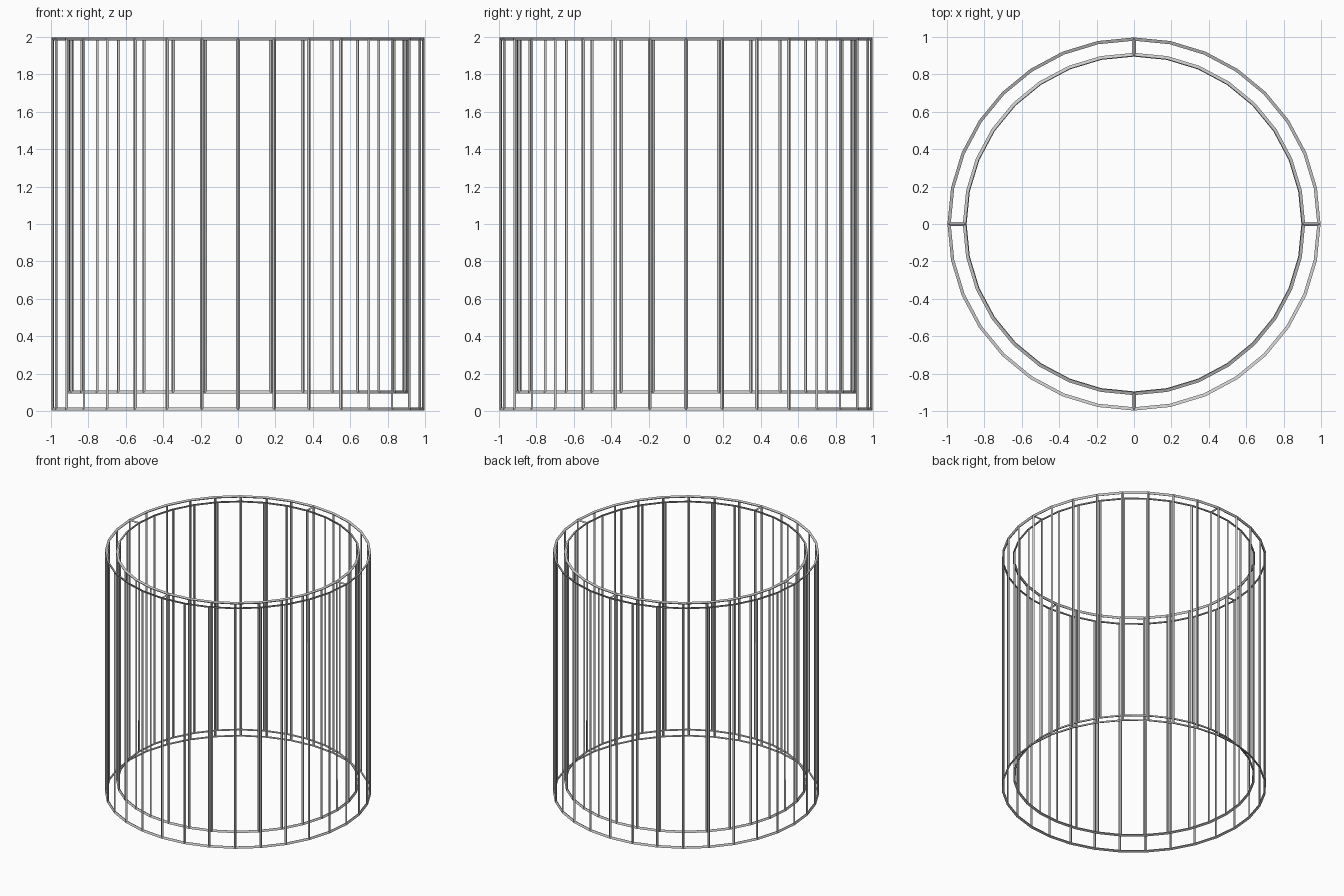
import bpy, bmesh
from math import cos, sin, pi

if "Cube" in bpy.data.objects:
    bpy.data.objects.remove(bpy.data.objects["Cube"])

SIDES = 32
bm = bmesh.new()


def ring(radius, z):
    return [bm.verts.new((radius * cos(2 * pi * i / SIDES),
                          radius * sin(2 * pi * i / SIDES), z)) for i in range(SIDES)]


def wall(a, b):
    for i in range(SIDES):
        j = (i + 1) % SIDES
        bm.faces.new((a[i], a[j], b[j], b[i]))


# Solid cup cage: outer wall, inner wall, underside and floor
outer_low, outer_top = ring(0.99, 0.01), ring(0.99, 1.99)
inner_low, inner_top = ring(0.905, 0.10), ring(0.905, 1.99)
wall(outer_low, outer_top)
wall(inner_top, inner_low)
bm.faces.new(outer_low[::-1])
bm.faces.new(inner_low)

# Rim in four quarter faces, leaving four short spokes
quarter = SIDES // 4
for q in range(4):
    ids = [(q * quarter + k) % SIDES for k in range(quarter + 1)]
    bm.faces.new([outer_top[i] for i in ids] + [inner_top[i] for i in reversed(ids)])

bm.normal_update()
mesh = bpy.data.meshes.new("wire_cup")
bm.to_mesh(mesh)
bm.free()
cup = bpy.data.objects.new("wire_cup", mesh)
bpy.context.collection.objects.link(cup)

# Turn every edge into a thin bar
wire = cup.modifiers.new("wire", 'WIREFRAME')
wire.thickness = 0.02
wire.offset = 0
wire.use_even_offset = True
wire.use_replace = True
